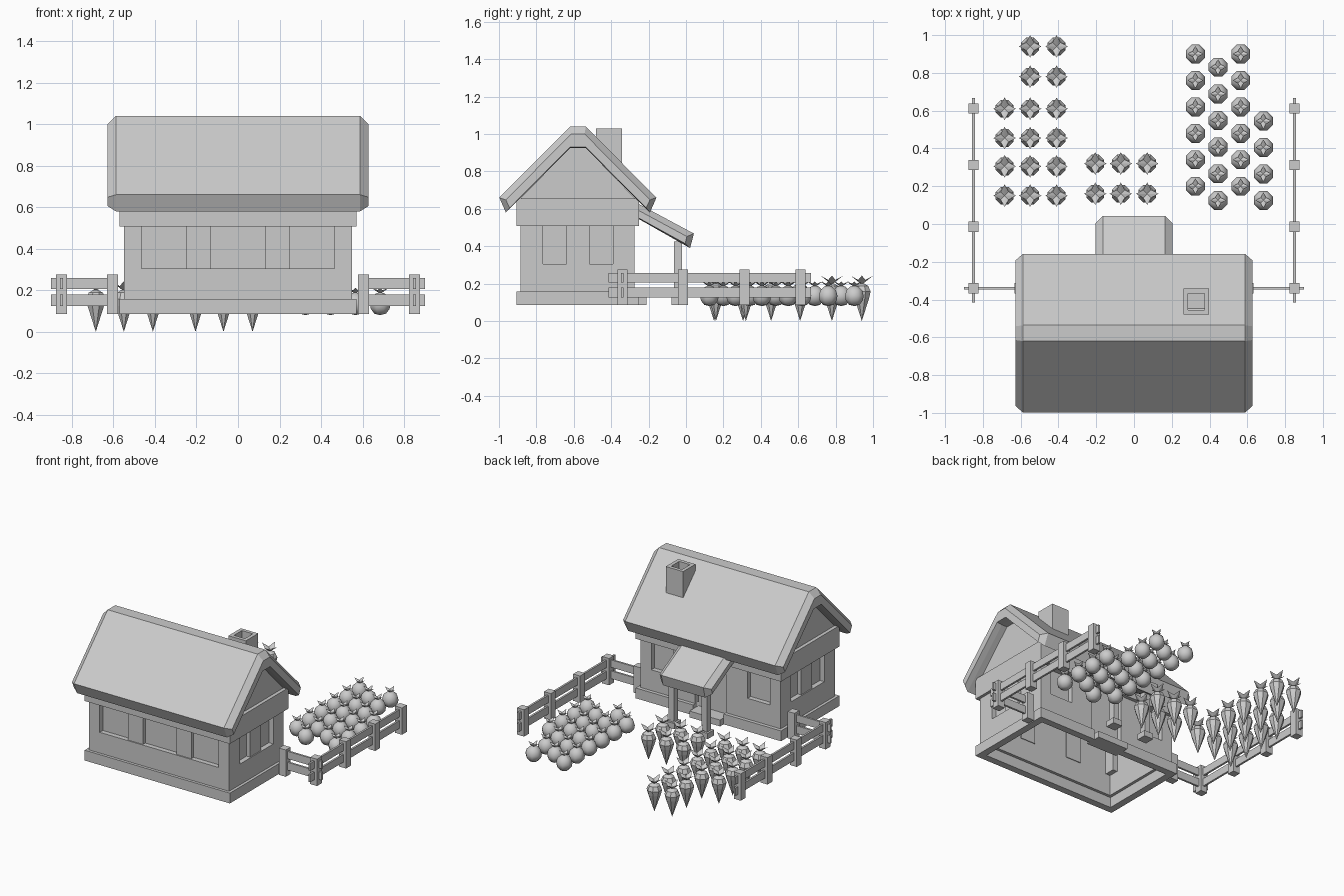
import bpy, bmesh
from math import cos, sin, pi

if "Cube" in bpy.data.objects:
    bpy.data.objects.remove(bpy.data.objects["Cube"])


def finish(name, bm, smooth=False):
    bmesh.ops.recalc_face_normals(bm, faces=bm.faces[:])
    me = bpy.data.meshes.new(name)
    for f in bm.faces:
        f.smooth = smooth
    bm.to_mesh(me)
    bm.free()
    ob = bpy.data.objects.new(name, me)
    bpy.context.collection.objects.link(ob)
    return ob


def boxes(name, items):
    """One object from boxes given as (x0, x1, y0, y1, z0, z1)."""
    bm = bmesh.new()
    for x0, x1, y0, y1, z0, z1 in items:
        vs = bmesh.ops.create_cube(bm, size=1)["verts"]
        for v in vs:
            v.co = ((x0 + x1) / 2 + v.co.x * (x1 - x0),
                    (y0 + y1) / 2 + v.co.y * (y1 - y0),
                    (z0 + z1) / 2 + v.co.z * (z1 - z0))
    return finish(name, bm)


def ring(x0, x1, y0, y1, z0, z1, t, gap=0):
    """Four boards around a rectangle, with an optional doorway at the back."""
    out = [(x0, x1, y0, y0 + t, z0, z1),
           (x0, x0 + t, y0 + t, y1 - t, z0, z1),
           (x1 - t, x1, y0 + t, y1 - t, z0, z1)]
    if gap:
        return out + [(x0, -gap, y1 - t, y1, z0, z1), (gap, x1, y1 - t, y1, z0, z1)]
    return out + [(x0, x1, y1 - t, y1, z0, z1)]


def loft(name, stations):
    """Skin equal-length (y, z) profiles placed at x stations."""
    bm = bmesh.new()
    rows = [[bm.verts.new((x, y, z)) for y, z in prof] for x, prof in stations]
    n = len(rows[0])
    for a, b in zip(rows, rows[1:]):
        for i in range(n):
            j = (i + 1) % n
            bm.faces.new((a[i], a[j], b[j], b[i]))
    bm.faces.new(rows[0])
    bm.faces.new(rows[-1])
    return finish(name, bm)


def mirrored(half, cy):
    return [(cy - d, z) for d, z in half] + [(cy + d, z) for d, z in reversed(half)]


# ---- House body
DOOR = 0.12
boxes("foundation", ring(-.57, .57, -.905, -.25, .085, .158, .05, DOOR))
boxes("lower_walls", ring(-.55, .55, -.885, -.275, .158, .305, .05, DOOR))
boxes("eave_band", ring(-.57, .57, -.905, -.25, .507, .655, .06))

# Corner posts between the window openings
corners = []
for x0, x1 in ((-.55, -.465), (.465, .55)):
    for y0, y1 in ((-.885, -.765), (-.39, -.275)):
        corners.append((x0, x1, y0, y1, .305, .507))
boxes("corner_posts", corners)

# Window dividers, a touch behind the wall face
piers = []
for s in (-1, 1):
    x0, x1 = sorted((s * .132, s * .248))
    piers.append((x0, x1, -.877, -.83, .305, .507))
    x0, x1 = sorted((s * .50, s * .542))
    piers.append((x0, x1, -.64, -.515, .305, .507))
    x0, x1 = sorted((s * DOOR, s * .29))
    piers.append((x0, x1, -.33, -.275, .305, .507))
boxes("window_piers", piers)
boxes("window_panes", ring(-.515, .515, -.85, -.31, .305, .507, .012, DOOR))
boxes("door", [(-DOOR, DOOR, -.325, -.31, .085, .507)])
boxes("doorstep", [(-DOOR, DOOR, -.31, -.21, .085, .13)])

# Gable walls
CY = -.578
gable = mirrored([(.31, .60), (.31, .652), (.043, .925)], CY)
for s, side in ((-1, "left"), (1, "right")):
    loft(side + "_gable", [(s * .52, gable), (s * .545, gable)])

# ---- Main roof: folded slab with chamfered ends
outer = [(.042, 1.04), (.42, .66), (.385, .58)]
outer_end = [(.036, 1.0), (.385, .648), (.365, .605)]
inner, inner_end = [(.042, .925)], [(.042, .93)]


def roof_profile(top, under):
    left = [(CY - d, z) for d, z in under + top[::-1] + []]
    right = [(CY + d, z) for d, z in top + under[::-1]]
    return left + right


full, end = roof_profile(outer, inner), roof_profile(outer_end, inner_end)
loft("main_roof", [(-.628, end), (-.588, full), (.588, full), (.628, end)])

# Chimney
boxes("chimney", ring(.262, .398, -.48, -.342, .76, 1.03, .025)
      + [(.28, .38, -.46, -.36, .93, .95)])

# ---- Porch
p_full = [(-.26, .63), (.042, .468), (.022, .39), (-.26, .55)]
p_end = [(-.26, .595), (.005, .452), (-.005, .415), (-.26, .555)]
loft("porch_roof", [(-.203, p_end), (-.165, p_full), (.165, p_full), (.203, p_end)])
posts = []
for x in (-.13, .13):
    posts += [(x - .022, x + .022, -.065, -.021, .085, .425),
              (x - .036, x + .036, -.078, -.006, .085, .125)]
boxes("porch_posts", posts)

# ---- Fences on both sides
for s, side in ((-1, "left"), (1, "right")):
    spots = [(.85 * s, y) for y in (.612, .312, -.015, -.34)] + [(.605 * s, -.34)]
    boxes(side + "_fence_posts",
          [(x - .027, x + .027, y - .027, y + .027, .085, .275) for x, y in spots])
    rails = []
    x0, x1 = sorted((s * .585, s * .9))
    for z0, z1 in ((.125, .18), (.205, .258)):
        rails.append((.85 * s - .007, .85 * s + .007, -.415, .667, z0, z1))
        rails.append((x0, x1, -.347, -.333, z0, z1))
    boxes(side + "_fence_rails", rails)


# ---- Crops
def lathe(name, prof, smooth, sides=8):
    """Turn (radius, z) points; the first and last points are poles."""
    bm = bmesh.new()
    lo, hi = bm.verts.new((0, 0, prof[0][1])), bm.verts.new((0, 0, prof[-1][1]))
    rows = [[bm.verts.new((r * cos(2 * pi * (i + .5) / sides),
                           r * sin(2 * pi * (i + .5) / sides), z))
             for i in range(sides)] for r, z in prof[1:-1]]
    for i in range(sides):
        j = (i + 1) % sides
        bm.faces.new((lo, rows[0][j], rows[0][i]))
        bm.faces.new((hi, rows[-1][i], rows[-1][j]))
        for a, b in zip(rows, rows[1:]):
            bm.faces.new((a[i], a[j], b[j], b[i]))
    return finish(name, bm, smooth)


def leaf_crown(name, tip_r, z_low, z_dip, z_tip):
    """Four-pointed cup of leaves."""
    bm = bmesh.new()
    lo, hi = bm.verts.new((0, 0, z_low)), bm.verts.new((0, 0, z_low + .014))
    rim = []
    for i in range(8):
        r, z = (tip_r, z_tip) if i % 2 == 0 else (tip_r * .5, z_dip)
        rim.append(bm.verts.new((r * cos(pi * i / 4), r * sin(pi * i / 4), z)))
    for i in range(8):
        j = (i + 1) % 8
        bm.faces.new((lo, rim[j], rim[i]))
        bm.faces.new((hi, rim[i], rim[j]))
    return finish(name, bm)


def plant(parts, spots):
    for part in parts:
        for k, (x, y) in enumerate(spots):
            ob = part if k == 0 else part.copy()
            if k:
                bpy.context.collection.objects.link(ob)
            ob.location = (x, y, 0)


roots = [(x, y) for x in (-.685, -.55, -.41) for y in (.15, .305, .455, .61)]
roots += [(x, y) for x in (-.55, -.41) for y in (.78, .94)]
roots += [(x, y) for x in (-.205, -.07, .07) for y in (.16, .32)]
plant([lathe("carrot", [(0, 0), (.043, .125), (.051, .158), (.037, .188),
                        (.014, .2), (0, .205)], False),
       leaf_crown("carrot_leaves", .06, .195, .218, .243)], roots)

fruits = [(x, .2 + .14 * k) for x in (.325, .565) for k in range(6)]
fruits += [(.445, .125 + .141 * k) for k in range(6)]
fruits += [(.685, .125 + .14 * k) for k in range(4)]
plant([lathe("tomato", [(0, .08), (.03, .087), (.049, .11), (.054, .135),
                        (.045, .165), (.022, .185), (0, .19)], True),
       leaf_crown("tomato_leaves", .042, .182, .197, .212)], fruits)
